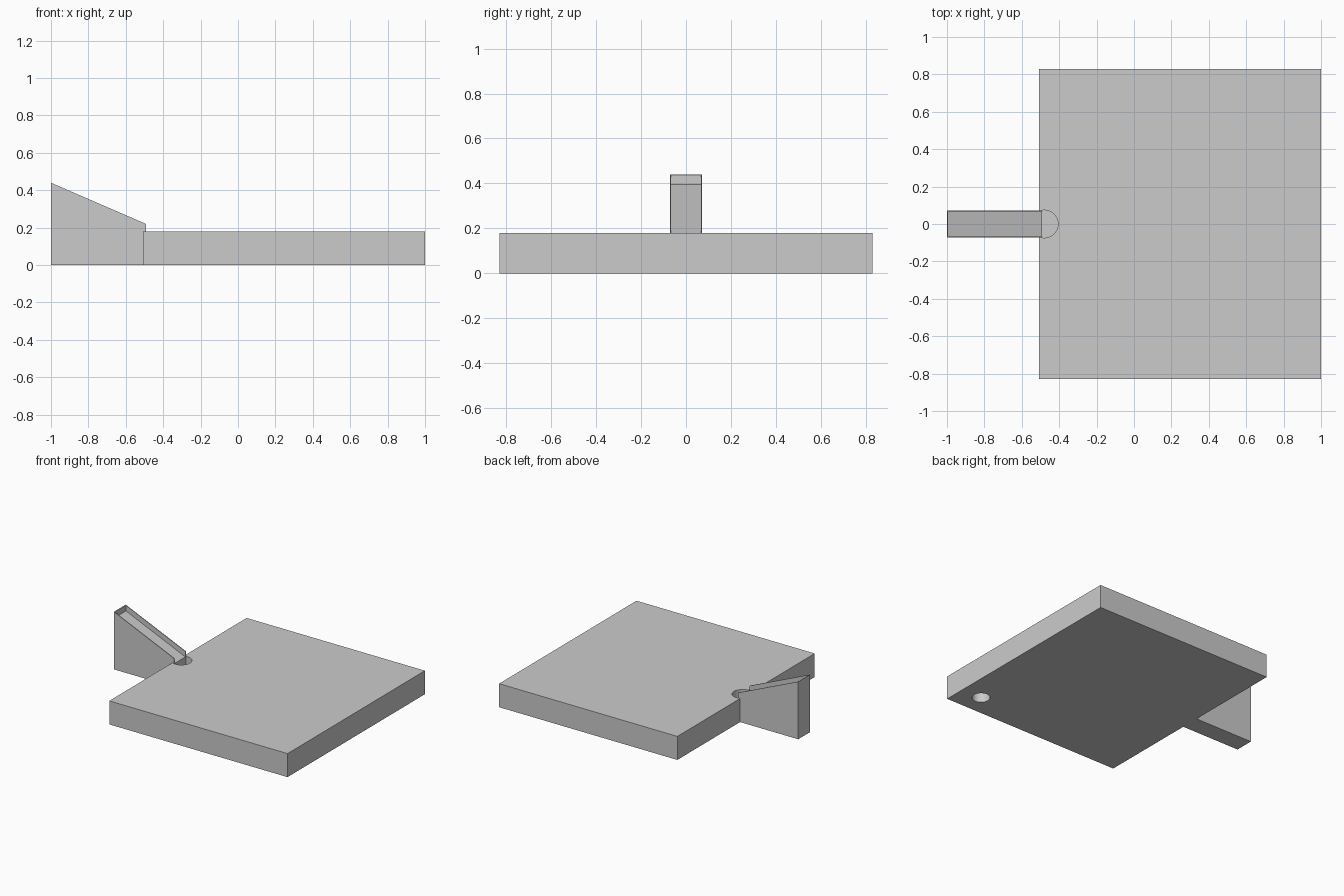
import bpy, bmesh

if "Cube" in bpy.data.objects:
    bpy.data.objects.remove(bpy.data.objects["Cube"])


def prism(name, profile, y0, y1):
    """Extrude an x-z profile along y."""
    bm = bmesh.new()
    face = bm.faces.new([bm.verts.new((x, y0, z)) for x, z in profile])
    ext = bmesh.ops.extrude_face_region(bm, geom=[face])
    verts = [v for v in ext["geom"] if isinstance(v, bmesh.types.BMVert)]
    bmesh.ops.translate(bm, verts=verts, vec=(0, y1 - y0, 0))
    bmesh.ops.recalc_face_normals(bm, faces=bm.faces)
    mesh = bpy.data.meshes.new(name)
    bm.to_mesh(mesh)
    bm.free()
    obj = bpy.data.objects.new(name, mesh)
    bpy.context.collection.objects.link(obj)
    return obj


def drill(name, x, y, z0, z1, radius):
    bpy.ops.mesh.primitive_cylinder_add(vertices=48, radius=radius, depth=z1 - z0,
                                        location=(x, y, (z0 + z1) / 2))
    bpy.context.object.name = name
    return bpy.context.object


def cut(target, cutter):
    mod = target.modifiers.new("cut", "BOOLEAN")
    mod.operation = "DIFFERENCE"
    mod.solver = "EXACT"
    mod.object = cutter
    bpy.context.view_layer.objects.active = target
    bpy.ops.object.modifier_apply(modifier=mod.name)
    bpy.data.objects.remove(cutter, do_unlink=True)


# Flat slab with an inlet pocket on top and an outlet hole underneath
plate = prism("plate", [(-0.508, 0), (1, 0), (1, 0.18), (-0.508, 0.18)], -0.83, 0.83)
cut(plate, drill("inlet_cutter", -0.48, 0, 0.05, 0.3, 0.074))
cut(plate, drill("outlet_cutter", 0.83, -0.667, -0.1, 0.13, 0.063))

# Sloping chute with a thin-walled groove, open at its low end
HALF, WALL, DEPTH = 0.072, 0.006, 0.042
X0, X1, HIGH, LOW = -1.0, -0.492, 0.44, 0.22
slope = (LOW - HIGH) / (X1 - X0)


def top(x):
    return HIGH + slope * (x - X0)


chute = prism("chute", [(X0, 0), (X1, 0), (X1, LOW), (X0, HIGH)], -HALF, HALF)
a, b = X0 + WALL, X1 + 0.1
groove = prism("groove_cutter",
               [(a, top(a) - DEPTH), (b, top(b) - DEPTH), (b, top(b) + 0.1), (a, top(a) + 0.1)],
               -HALF + WALL, HALF - WALL)
cut(chute, groove)
